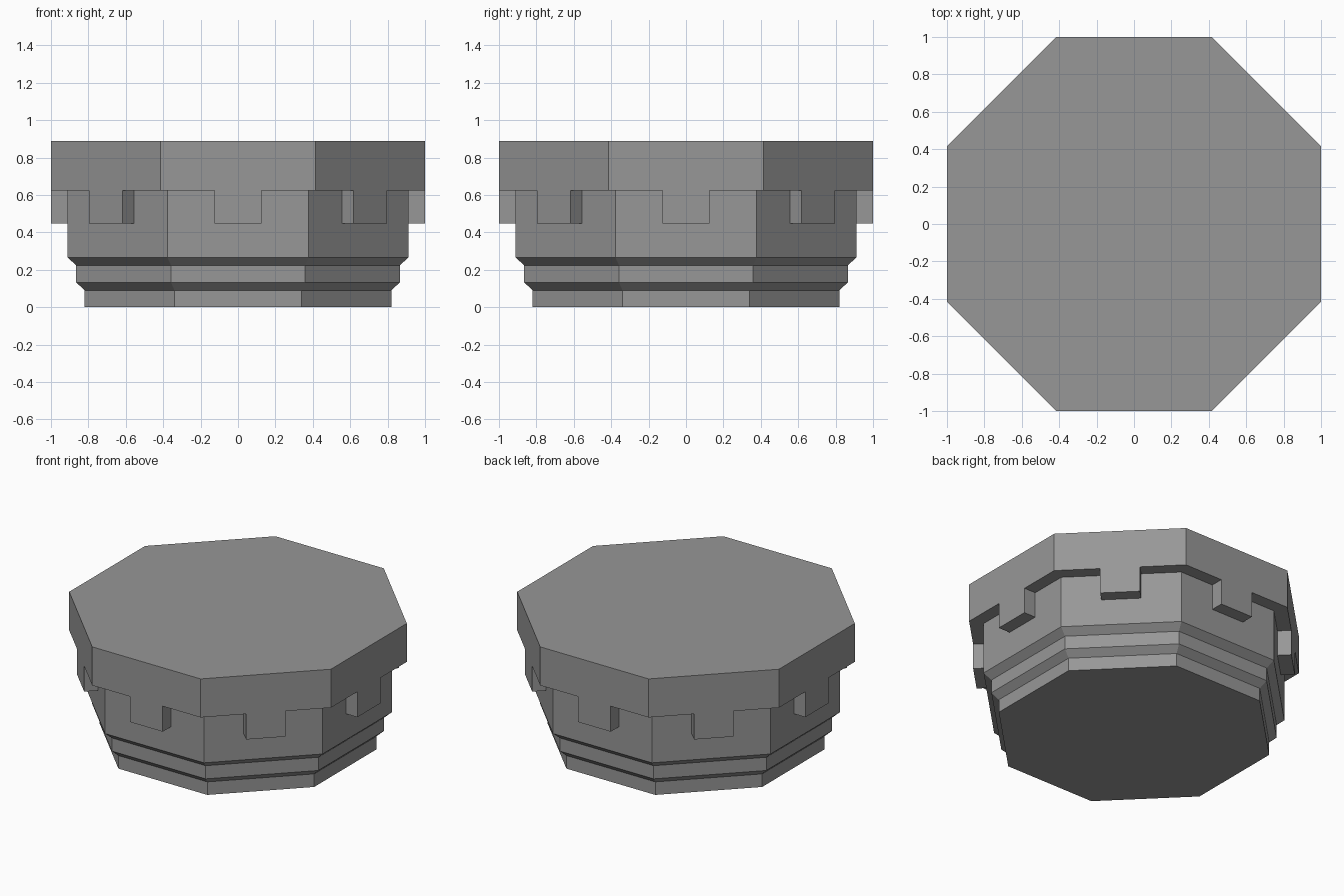
import bpy, bmesh, math
from mathutils import Matrix

if "Cube" in bpy.data.objects:
    bpy.data.objects.remove(bpy.data.objects["Cube"])

SIDES = 8

# Dark grey stone
stone = bpy.data.materials.new("dark_grey")
stone.diffuse_color = (0.31, 0.31, 0.31, 1.0)
stone.use_nodes = True
stone.node_tree.nodes["Principled BSDF"].inputs["Base Color"].default_value = stone.diffuse_color


def make_object(name, bm):
    mesh = bpy.data.meshes.new(name)
    bm.to_mesh(mesh)
    bm.free()
    mesh.materials.append(stone)
    obj = bpy.data.objects.new(name, mesh)
    bpy.context.collection.objects.link(obj)
    return obj


def octagon_stack(name, profile):
    """Solid of octagonal rings; profile holds (flat-to-centre distance, z)."""
    bm = bmesh.new()
    rings = []
    for apothem, z in profile:
        r = apothem / math.cos(math.pi / SIDES)
        angles = [(i + 0.5) * math.tau / SIDES for i in range(SIDES)]
        rings.append([bm.verts.new((r * math.cos(a), r * math.sin(a), z)) for a in angles])
    for low, high in zip(rings, rings[1:]):
        for i in range(SIDES):
            j = (i + 1) % SIDES
            bm.faces.new((low[i], low[j], high[j], high[i]))
    bm.faces.new(rings[0])
    bm.faces.new(rings[-1])
    bmesh.ops.recalc_face_normals(bm, faces=bm.faces)
    return make_object(name, bm)


# Body: stepped, chamfered base widening to the overhanging slab
octagon_stack("octagonal_platform", [
    (0.82, 0.0), (0.82, 0.09),
    (0.865, 0.133), (0.865, 0.224),
    (0.912, 0.267), (0.912, 0.624),
    (1.0, 0.624), (1.0, 0.89),
])

# Teeth: one hanging from the slab in the middle of each side
inner, outer, width, bottom, top = 0.912, 1.0, 0.25, 0.448, 0.624
for i in range(SIDES):
    bm = bmesh.new()
    bmesh.ops.create_cube(bm, size=1.0)
    bmesh.ops.scale(bm, vec=(outer - inner, width, top - bottom), verts=bm.verts)
    bmesh.ops.translate(bm, vec=((inner + outer) / 2, 0, (bottom + top) / 2), verts=bm.verts)
    # Drop the faces buried against the wall and slab
    bm.normal_update()
    hidden = [f for f in bm.faces if f.normal.x < -0.9 or f.normal.z > 0.9]
    bmesh.ops.delete(bm, geom=hidden, context='FACES')
    bm.transform(Matrix.Rotation(i * math.tau / SIDES, 4, 'Z'))
    make_object(f"edge_tooth_{i + 1}", bm)
